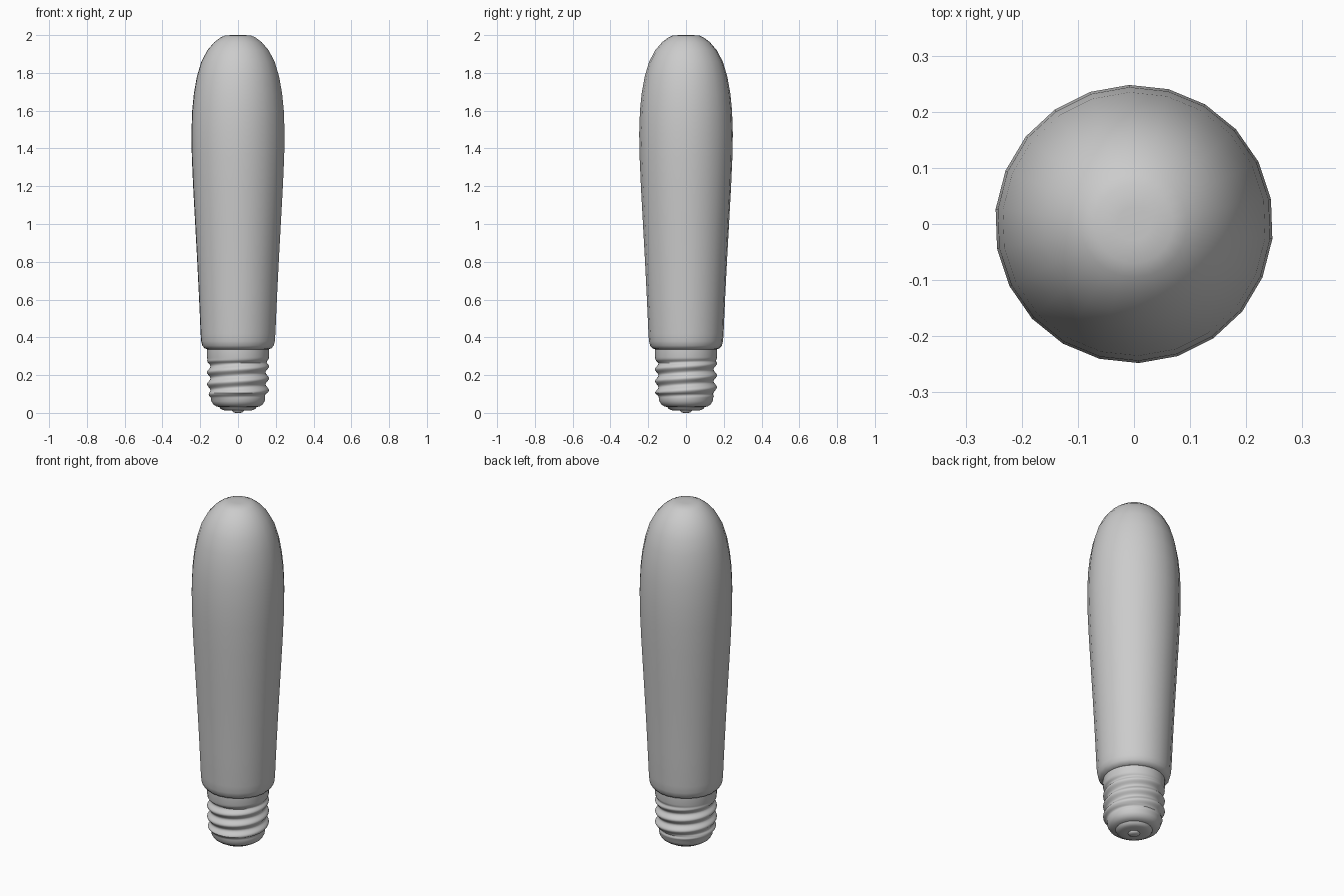
import bpy
import bmesh
from math import sin, cos, tau, radians

cube = bpy.data.objects.get("Cube")
if cube:
    bpy.data.objects.remove(cube, do_unlink=True)

grey = bpy.data.materials.new("plain grey")
grey.use_nodes = True
colour = (0.6, 0.6, 0.6, 1)
grey.diffuse_color = colour
grey.node_tree.nodes["Principled BSDF"].inputs["Base Color"].default_value = colour


def lathe(name, rows, sides, start=0.0, radius=None):
    """Revolve (r, z) rows round z, capping both ends; radius(r, z, angle) can vary r."""
    bm = bmesh.new()
    rings = []
    for r, z in rows:
        ring = []
        for i in range(sides):
            a = start + tau * i / sides
            rr = radius(r, z, a) if radius else r
            ring.append(bm.verts.new((rr * cos(a), rr * sin(a), z)))
        rings.append(ring)
    for low, high in zip(rings, rings[1:]):
        for i in range(sides):
            j = (i + 1) % sides
            bm.faces.new((low[i], low[j], high[j], high[i]))
    bm.faces.new(rings[0][::-1])
    bm.faces.new(rings[-1])
    mesh = bpy.data.meshes.new(name)
    bm.to_mesh(mesh)
    bm.free()
    mesh.materials.append(grey)
    obj = bpy.data.objects.new(name, mesh)
    bpy.context.collection.objects.link(obj)
    bpy.ops.object.select_all(action='DESELECT')
    obj.select_set(True)
    bpy.context.view_layer.objects.active = obj
    bpy.ops.object.shade_smooth_by_angle(angle=radians(40))
    return obj


# Tubular glass envelope
glass = [(0.16, 0.335), (0.178, 0.342), (0.19, 0.356), (0.196, 0.38), (0.199, 0.42),
         (0.207, 0.6), (0.217, 0.8), (0.228, 1.0), (0.239, 1.2), (0.246, 1.36),
         (0.248, 1.48), (0.244, 1.6), (0.235, 1.69), (0.219, 1.78), (0.195, 1.86),
         (0.163, 1.92), (0.127, 1.962), (0.095, 1.986), (0.07, 1.998), (0.03, 2.0)]
lathe("glass_bulb", glass, 22, radians(92))

# Screw base with a helical thread that fades out at both ends
PITCH, LOW, HIGH = 0.063, 0.08, 0.285


def thread(r, z, a):
    fade = max(0.0, min(1.0, (z - LOW) / 0.02, (HIGH - z) / 0.02))
    return r + fade * (0.009 * cos(tau * (z - 0.246) / PITCH - a) - 0.007)


STEPS = 48
base = [(0.09, 0.03), (0.115, 0.034), (0.132, 0.046), (0.141, 0.062)]
base += [(0.144 + 0.018 * min(1, k / 6), LOW + (HIGH - LOW) * k / STEPS)
         for k in range(STEPS + 1)]
base += [(0.164, 0.295), (0.164, 0.335), (0.155, 0.345)]
lathe("screw_base", base, 44, radius=thread)

# Insulator disc and the contact nub under the base
lathe("insulator", [(0.05, 0.012), (0.075, 0.014), (0.092, 0.021), (0.1, 0.034)], 32)
lathe("contact", [(0.012, 0.0), (0.022, 0.002), (0.03, 0.008), (0.032, 0.016)], 24)
